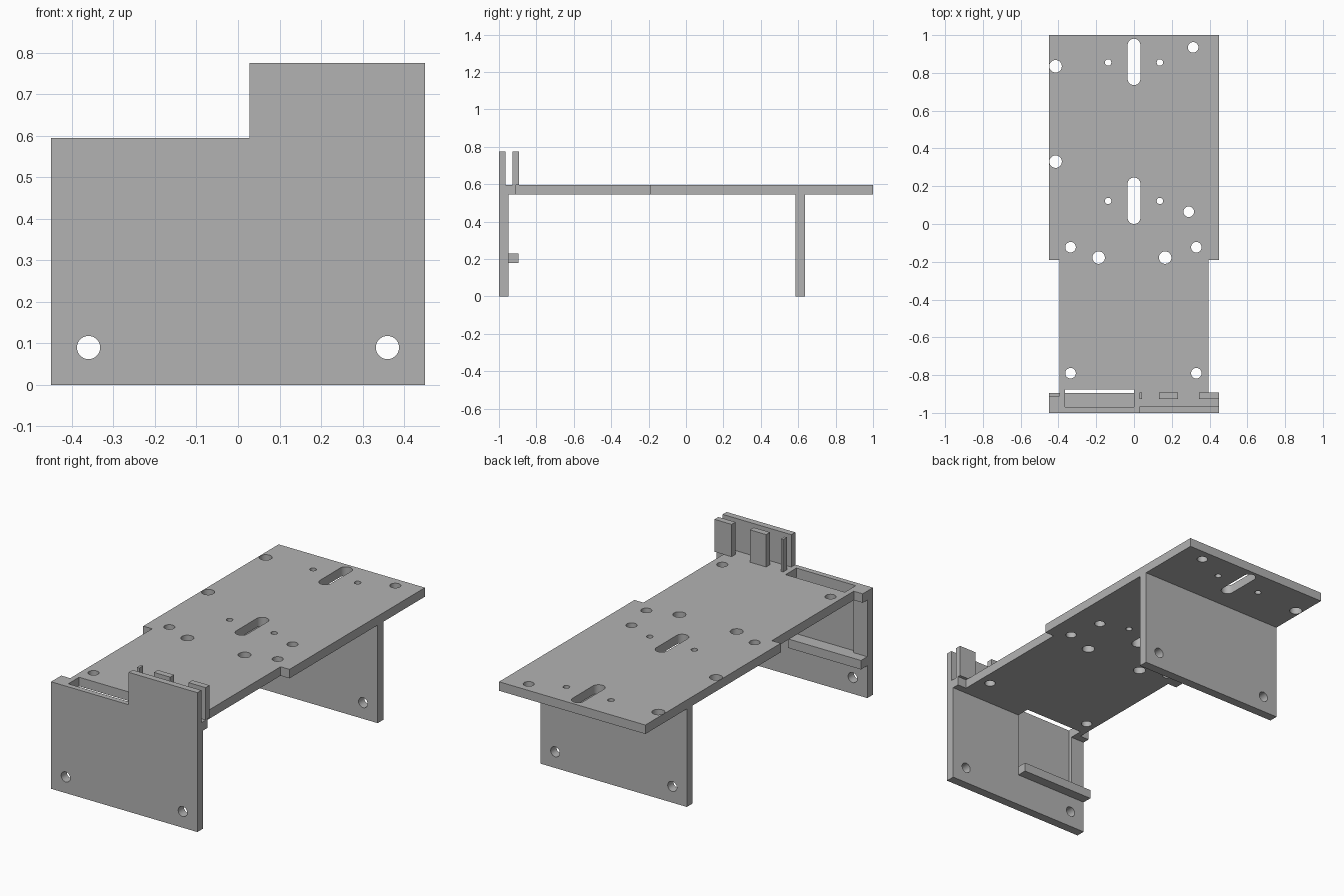
import bpy, bmesh, math
from mathutils import Matrix, Vector

cube = bpy.data.objects.get("Cube")
if cube:
    bpy.data.objects.remove(cube, do_unlink=True)

grey = bpy.data.materials.new("plain grey")
grey.use_nodes = True
GREY = (0.45, 0.45, 0.45, 1)
grey.diffuse_color = GREY
grey.node_tree.nodes["Principled BSDF"].inputs["Base Color"].default_value = GREY

HALF = 0.45                  # half width of the body
DECK_LOW, DECK_TOP = 0.545, 0.595
WALL_IN = -0.95              # inner face of the front wall
UPPER_TOP = 0.775

UP = Matrix.Identity(4)                        # outline in x, y; extruded along z
UPRIGHT = Matrix.Rotation(math.pi / 2, 4, "X")  # outline in x, z; extruded along y


def prism(name, outline, low, high, upright=False):
    """Extrude a closed outline between two positions."""
    bm = bmesh.new()
    turn = UPRIGHT if upright else UP
    start = -high if upright else low
    face = bm.faces.new([bm.verts.new(turn @ Vector((a, b, start))) for a, b in outline])
    ext = bmesh.ops.extrude_face_region(bm, geom=[face])
    verts = [v for v in ext["geom"] if isinstance(v, bmesh.types.BMVert)]
    bmesh.ops.translate(bm, verts=verts, vec=turn @ Vector((0, 0, high - low)))
    bmesh.ops.recalc_face_normals(bm, faces=bm.faces)
    mesh = bpy.data.meshes.new(name)
    bm.to_mesh(mesh)
    bm.free()
    mesh.materials.append(grey)
    obj = bpy.data.objects.new(name, mesh)
    bpy.context.collection.objects.link(obj)
    return obj


def rect(x0, x1, y0, y1):
    return [(x0, y0), (x1, y0), (x1, y1), (x0, y1)]


def rounded(x, y, r, length=0, sides=32):
    """Circle, or a round-ended slot when length is given."""
    pts = []
    for i in range(sides):
        a = 2 * math.pi * (i + 0.5) / sides
        shift = math.copysign(length / 2, math.sin(a))
        pts.append((x + r * math.cos(a), y + r * math.sin(a) + shift))
    return pts


def cut(obj, cutters):
    """Subtract the cutters, apply, and keep the rims crisp."""
    bpy.ops.object.select_all(action="DESELECT")
    bpy.context.view_layer.objects.active = obj
    obj.select_set(True)
    for c in cutters:
        c.hide_render = True
        mod = obj.modifiers.new("cut", "BOOLEAN")
        mod.operation, mod.solver, mod.object = "DIFFERENCE", "EXACT", c
        bpy.ops.object.modifier_apply(modifier=mod.name)
    bpy.ops.object.shade_smooth_by_angle(angle=math.radians(30))
    for c in cutters:
        bpy.data.objects.remove(c, do_unlink=True)


# Deck: a long plate, waisted towards the front
half = [(HALF, WALL_IN), (HALF, -0.91), (0.395, -0.91), (0.395, -0.19), (HALF, -0.19), (HALF, 1)]
deck = prism("deck", half + [(-x, y) for x, y in reversed(half)], DECK_LOW, DECK_TOP)

# Deck holes, grouped by radius
holes = {
    0.033: [(-0.415, 0.835), (-0.415, 0.33), (-0.187, -0.178), (0.165, -0.178)],
    0.028: [(0.313, 0.935), (0.29, 0.065), (-0.336, -0.123), (0.33, -0.123),
            (-0.336, -0.79), (0.33, -0.79)],
    0.017: [(s * 0.137, y) for s in (-1, 1) for y in (0.855, 0.122)],
}
cutters = [prism("hole_cutter", rounded(x, y, r), 0.5, 0.65)
           for r, spots in holes.items() for x, y in spots]
cutters += [prism("slot_cutter", rounded(0, y, 0.034, 0.178), 0.5, 0.65)
            for y in (0.858, 0.123)]
POCKET = rect(-0.365, 0, -0.97, -0.875)
cutters.append(prism("pocket_cutter", POCKET, 0.5, 0.65))
cut(deck, cutters)


def leg_holes():
    return [prism("leg_hole_cutter", rounded(s * 0.36, 0.09, 0.028), y, y + 0.2, True)
            for s in (-1, 1) for y in (-1.1, 0.5)]


# Front wall with a pocket in its inner face
front_wall = prism("front_wall", rect(-HALF, HALF, 0, DECK_TOP), -1, WALL_IN, True)
cut(front_wall, leg_holes() + [prism("pocket_cutter", POCKET, 0.23, 0.65)])

# Rear leg
rear_leg = prism("rear_leg", rect(-HALF, HALF, 0, DECK_LOW), 0.585, 0.635, True)
cut(rear_leg, leg_holes())

# Ledge below the pocket
prism("ledge", rect(-HALF, 0, 0.18, 0.23), WALL_IN, -0.895, True)

# Raised front panel and the clip posts behind it
prism("front_panel", rect(0.028, HALF, DECK_TOP, UPPER_TOP), -1, -0.965, True)
for name, x0, x1 in (("thin_post", 0.028, 0.042), ("middle_post", 0.132, 0.232),
                     ("end_post", 0.345, HALF)):
    prism(name, rect(x0, x1, DECK_TOP, UPPER_TOP), -0.927, -0.893, True)
